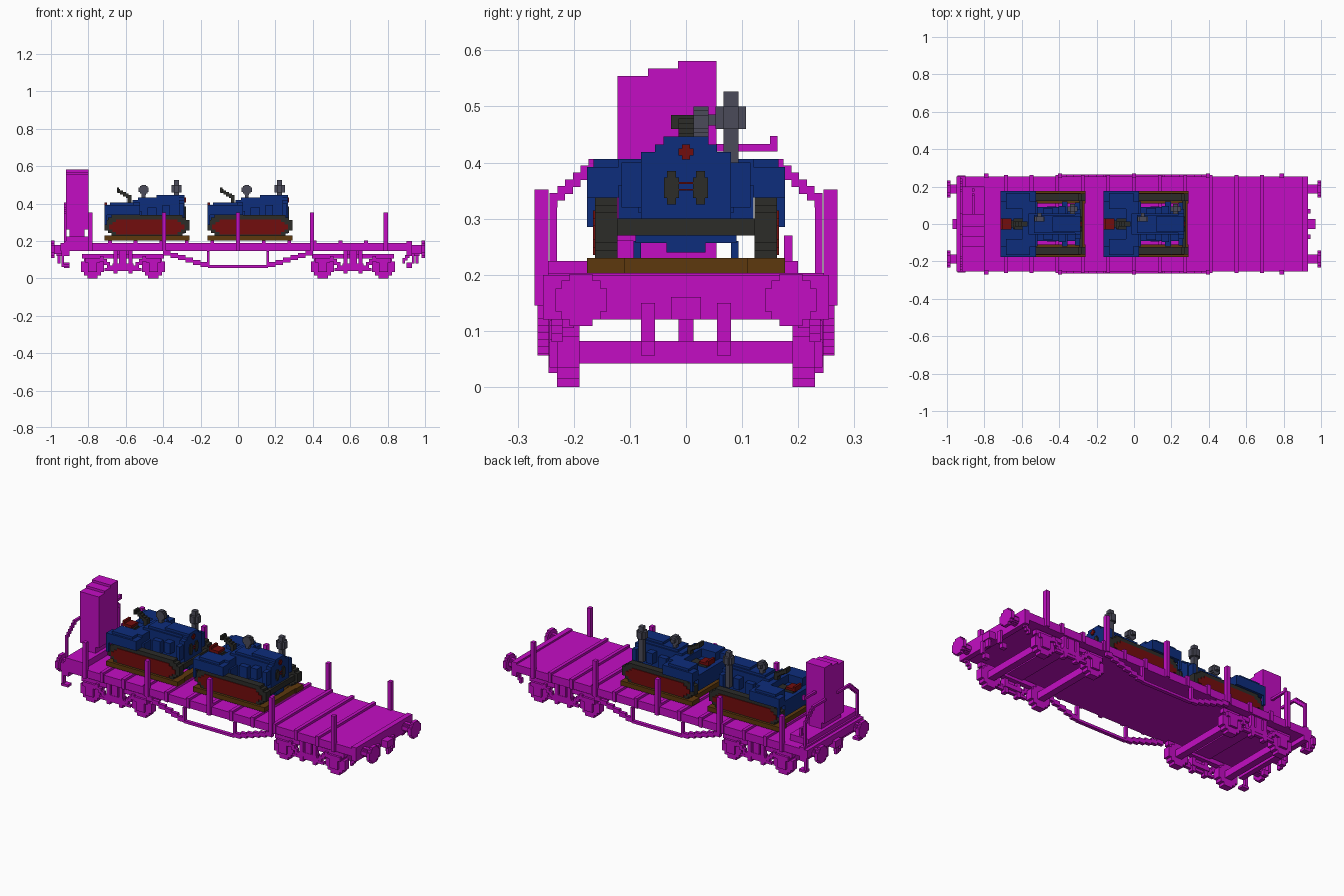
import bpy, bmesh
from mathutils import Matrix, Vector

cube = bpy.data.objects.get("Cube")
if cube:
    bpy.data.objects.remove(cube)


def material(name, red, green, blue):
    mat = bpy.data.materials.new(name)
    mat.use_nodes = True
    mat.diffuse_color = (red, green, blue, 1)
    mat.node_tree.nodes["Principled BSDF"].inputs["Base Color"].default_value = mat.diffuse_color
    return mat


MAGENTA = material("magenta", .55, .004, .55)
BLUE = material("dark blue", .004, .026, .2)
RED = material("dark red", .17, .004, .004)
DARK = material("charcoal", .025, .025, .022)
GREY = material("slate grey", .07, .07, .1)
BROWN = material("brown wood", .11, .04, .004)

# Shared sizes: one block of the grid, then the deck's underside, top, edge and ends
grain = .0135
sill, deck, edge, end = .145, .19, .255, .93


def span(middle, half):
    return middle - half, middle + half


def block(x, y, z):
    """Box from three ranges; a single number for y means both sides of the centre."""
    return [(x, y if isinstance(y, tuple) else (-y, y), z)]


def build(name, mat, blocks, mirror="", shift=0):
    """Join the blocks into one object, repeated across the mirrored axes."""
    for axis in mirror:
        i = "xyz".index(axis)
        blocks = blocks + [tuple((-r[1], -r[0]) if k == i else r for k, r in enumerate(b)) for b in blocks]
    bm = bmesh.new()
    for ranges in blocks:
        middle = Vector([(low + high) / 2 for low, high in ranges])
        size = Matrix.Diagonal([high - low for low, high in ranges] + [1])
        bmesh.ops.create_cube(bm, size=1, matrix=Matrix.Translation(middle) @ size)
    mesh = bpy.data.meshes.new(name)
    bm.to_mesh(mesh)
    bm.free()
    mesh.materials.append(mat)
    ob = bpy.data.objects.new(name, mesh)
    ob.location.x = shift
    bpy.context.collection.objects.link(ob)


def disc(axis, middle, height, radius, depth):
    """Stepped round plate facing along x or y."""
    blocks = []
    for wide, tall in ((1, .45), (.75, .75), (.45, 1)):
        across = span(middle, wide * radius)
        z = span(height, tall * radius)
        blocks += block(depth, across, z) if axis == "x" else block(across, depth, z)
    return blocks


def stairs(axis, start, stop, steps, depth):
    """Stepped bar running from start to stop, each given as (cross axis, height)."""
    blocks = []
    run, rise = (stop[0] - start[0]) / steps, (stop[1] - start[1]) / steps
    for i in range(steps):
        across = tuple(sorted((start[0] + run * i, start[0] + run * (i + 1))))
        low, high = sorted((start[1] + rise * i, start[1] + rise * (i + 1)))
        z = (low, high + grain)
        blocks += block(depth, across, z) if axis == "x" else block(across, depth, z)
    return blocks


def capsule(front, back, y, low, high):
    """Plate with stepped ends, like a track loop seen from the side."""
    blocks = []
    for i in range(3):
        blocks += block((front + i * 1.4 * grain, back - i * 1.4 * grain), y,
                        (low + (2 - i) * grain, high - (2 - i) * grain))
    return blocks


# Wagon deck with plank ribs and side stakes
build("deck", MAGENTA, block((-.95, .92), edge, (sill, deck)))
build("end_beam", MAGENTA, block((.9, end), edge, (.12, .2)), mirror="x")
ribs, stakes = [], []
for i in range(-5, 6):
    ribs += block(span(i * .137, .01), edge + grain / 2, (sill, deck + grain))
for i in range(-2, 3):
    stakes += block(span(i * .395, .011), (.245, .27), (sill, .352))
build("deck_ribs", MAGENTA, ribs)
build("stakes", MAGENTA, stakes, mirror="y")

# Truss rods below the deck
rod_side = (.245, .265)
build("truss_rods", MAGENTA, stairs("y", (.16, .06), (.4, .135), 6, rod_side), mirror="xy")
build("truss_posts", MAGENTA, block(span(.16, grain / 2), rod_side, (.06, sill)), mirror="xy")
build("truss_bottoms", MAGENTA, block((-.16, .16), rod_side, (.056, .07)), mirror="y")

# Buffers, coupling hooks, hoses and steps
build("buffer_plates", MAGENTA, disc("x", .187, .155, .046, (.98, 1)), mirror="xy")
build("buffer_stems", MAGENTA, disc("x", .187, .155, .024, (end, .98)), mirror="xy")
build("coupling_hooks", MAGENTA, block((end, .97), 2 * grain, (.12, .16)), mirror="x")
build("coupling_links", MAGENTA, block((.95, .965), grain, (.08, .12)), mirror="x")
build("brake_hoses", MAGENTA, block((end, end + grain), (.055, .08), (.08, .15)), mirror="xy")
build("hose_ends", MAGENTA, block((.9, end), (.055, .08), (.056, .085)), mirror="xy")
build("step_hangers", MAGENTA, block((-end - grain, -end), (.235, edge), (.06, .15)), mirror="y")
build("step_treads", MAGENTA, block((-end - grain, -.9), (.225, .26), (.06, .06 + grain)), mirror="y")
build("step_braces", MAGENTA, stairs("y", (.88, .08), (end, .14), 4, (.22, .24)), mirror="y")

# Bogies
frame_side = (.225, .243)
for place, center in (("rear", -.615), ("front", .615)):
    wheels, axles, boxes, springs, braces, bars = [], [], [], [], [], []
    for way in (-1, 1):
        x = center + way * .163
        wheels += disc("y", x, .062, .062, (deck, .23))
        axles += block(span(x, .02), deck, (.042, .082))
        boxes += block(span(x, .025), frame_side, (.035, .09))
        springs += block(span(x, .04), frame_side, (.085, .11))
        braces += stairs("y", (x - way * .04, .105), (center + way * .05, .04), 4, frame_side)
        bars += block(span(center + way * .04, .011), (.215, .245), (.025, sill))
    build(place + "_wheels", MAGENTA, wheels, mirror="y")
    build(place + "_axles", MAGENTA, axles)
    build(place + "_axle_boxes", MAGENTA, boxes, mirror="y")
    build(place + "_axle_springs", MAGENTA, springs, mirror="y")
    build(place + "_bogie_braces", MAGENTA, braces, mirror="y")
    build(place + "_bogie_columns", MAGENTA, bars, mirror="y")
    build(place + "_bogie_beams", MAGENTA, block(span(center, .22), (.2, .23), (.105, .13)), mirror="y")
    build(place + "_bogie_plates", MAGENTA, block(span(center, .055), (.21, .245), (.055, .08)), mirror="y")
    build(place + "_main_springs", MAGENTA, block(span(center, .02), frame_side, (.08, sill)), mirror="y")
    build(place + "_lower_ties", MAGENTA, block(span(center, .1), frame_side, (.04, .055)), mirror="y")
    build(place + "_bolster", MAGENTA, block(span(center, .05), .2, (.12, sill)))

# Brakeman's cabin with stepped roof, platform and handrails
cabin_x, cabin_right, cabin_left = (-.92, -.8), -.122, .054
cabin = block((-.9, -.82), (cabin_right, cabin_left), (.22, .26))
for i in range(3):
    cabin += block(cabin_x, (cabin_right + i * 4 * grain, cabin_left), (.26, .554 + i * grain))
build("brake_cabin", MAGENTA, cabin)
build("cabin_platform", MAGENTA, block(cabin_x, (-edge, .2), (deck, .225)))
rail_x = (-end, -end + grain)
build("handrails", MAGENTA, stairs("x", (.16, .393), (.243, .32), 6, rail_x), mirror="y")
build("handrail_tops", MAGENTA, block(rail_x, (cabin_left, .16), (.393, .393 + grain)), mirror="y")
build("handrail_posts", MAGENTA, block(rail_x, (.23, .243), (deck, .335)), mirror="y")
crank_x = span(-.86, grain / 2)
build("brake_crank", MAGENTA, block(crank_x, (cabin_left, .16), (.42, .42 + grain)))
build("crank_handle", MAGENTA, block(crank_x, (.15, .163), (.42, .42 + 2 * grain)))
build("brake_post", MAGENTA, block(crank_x, (.175, .19), (deck, .27)))


def crawler(tag, tail):
    """One crawler tractor, nose towards +x, with its rear at the given x."""
    def part(name, mat, blocks, mirror=""):
        build(tag + name, mat, blocks, mirror, tail)

    length, half_width, nose = .455, .176, .43
    floor, skid_top, track_top, hood_top = deck + grain, .23, .338, .446

    # Timber skids
    part("skids", BROWN, block((0, length), (.11, half_width), (floor, skid_top)), "y")
    part("rear_sleeper", BROWN, block(span(.05, .02), .11, (floor, skid_top)))
    part("front_sleeper", BROWN, block(span(nose, .02), .11, (floor, skid_top)))

    # Stepped track loops with red side panels
    part("tracks", DARK, capsule(0, length, (.122, .162), skid_top, track_top), "y")
    part("track_panels", RED, capsule(.025, length - .025, (.15, .166), .235, .315), "y")

    # Fenders and body
    part("fenders", BLUE, block((0, deck), (.12, half_width), (track_top, .392)), "y")
    part("fender_tails", BLUE, block((0, grain), (.162, half_width), (.285, track_top)), "y")
    part("fender_tops", BLUE, block((.03, .16), (.08, .165), (track_top, .406)), "y")
    part("body", BLUE, block((0, .2), .12, (.27, .36)))
    part("dashboard", BLUE, block((.12, deck), .12, (.36, .406)))
    part("chassis", BLUE, block((.05, nose), .09, (.257, .29)))
    part("oil_pan", BLUE, block((.12, nose), .035, (.24, .257)))
    part("axle_mounts", BLUE, block((.25, .3), (.08, .094), (skid_top, .26)), "y")
    part("track_arms", BLUE, block((.33, .36), (.05, .12), (.27, .3)), "y")

    # Engine hood and radiator with stepped tops
    hood, radiator = [], []
    for i, (half, start) in enumerate(((.08, .15), (.055, .18), (.04, .28))):
        top = hood_top - (2 - i) * grain
        hood += block((start, .42), min(half, .055 - i * .007), (.29, top))
        radiator += block((.4, nose), half, (.29, top))
    part("hood", BLUE, hood)
    part("radiator", BLUE, radiator)
    part("radiator_wings", BLUE, block((.4, .425), .115, (.32, .4)))
    part("engine_blocks", BLUE, block((.23, .28), (.05, .085), (.31, .38)), "y")
    part("engine_covers", BLUE, block((.31, .35), (.05, .095), (.33, .392)), "y")

    # Front bar, vents and painted marks
    plate = (nose, nose + grain / 2)
    part("front_bar", DARK, block((.42, .44), .122, (.27, .3)))
    part("tall_vents", DARK, block(plate, span(.026, .008), span(.355, .03)), "y")
    part("wide_vents", DARK, block(plate, span(.026, grain), span(.355, .018)), "y")
    part("cross_bar", RED, block(plate, grain, span(.419, .006)))
    part("cross_post", RED, block(plate, grain / 2, span(.419, grain)))
    part("radiator_lines", RED, block(plate, grain, (.35, .353)) + block(plate, grain, (.362, .365)))

    # Exhaust and air filter
    pipe_x, pipe_y, bulge = .386, .08, span(.48, .02)
    part("exhaust", GREY, block(span(pipe_x, grain), span(pipe_y, grain), (.325, .527)))
    part("muffler_sides", GREY, block(span(pipe_x, 2 * grain), span(pipe_y, grain), bulge))
    part("muffler_ends", GREY, block(span(pipe_x, grain), span(pipe_y, 2 * grain), bulge))
    part("air_filter", GREY, disc("y", .21, .473, 2 * grain, (grain, .04)))
    part("filter_neck", GREY, block(span(.21, .01), (.015, .038), (.42, .46)))
    part("filter_pipe", GREY, block(span(.21, .01), (.04, .058), span(.476, .01)))

    # Steering lever and seat
    part("steering_rod", DARK, stairs("y", (.13, nose), (.07, .465), 4, span(0, grain)))
    part("steering_grip", DARK, block((.068, .08), (-2 * grain, grain), (.46, .485)))
    part("steering_post", DARK, block(span(.135, .01), grain, (.4, hood_top)))
    part("seat", RED, block((0, .06), .03, (.378, .392)))
    part("seat_back", RED, block((0, grain), .03, (.392, .406)))
    part("seat_base", DARK, block((.02, .07), .02, (.35, .378)))
    part("footwell", DARK, block((.07, .12), .03, (.355, .37)))


crawler("rear_crawler_", -.715)
crawler("front_crawler_", -.163)
